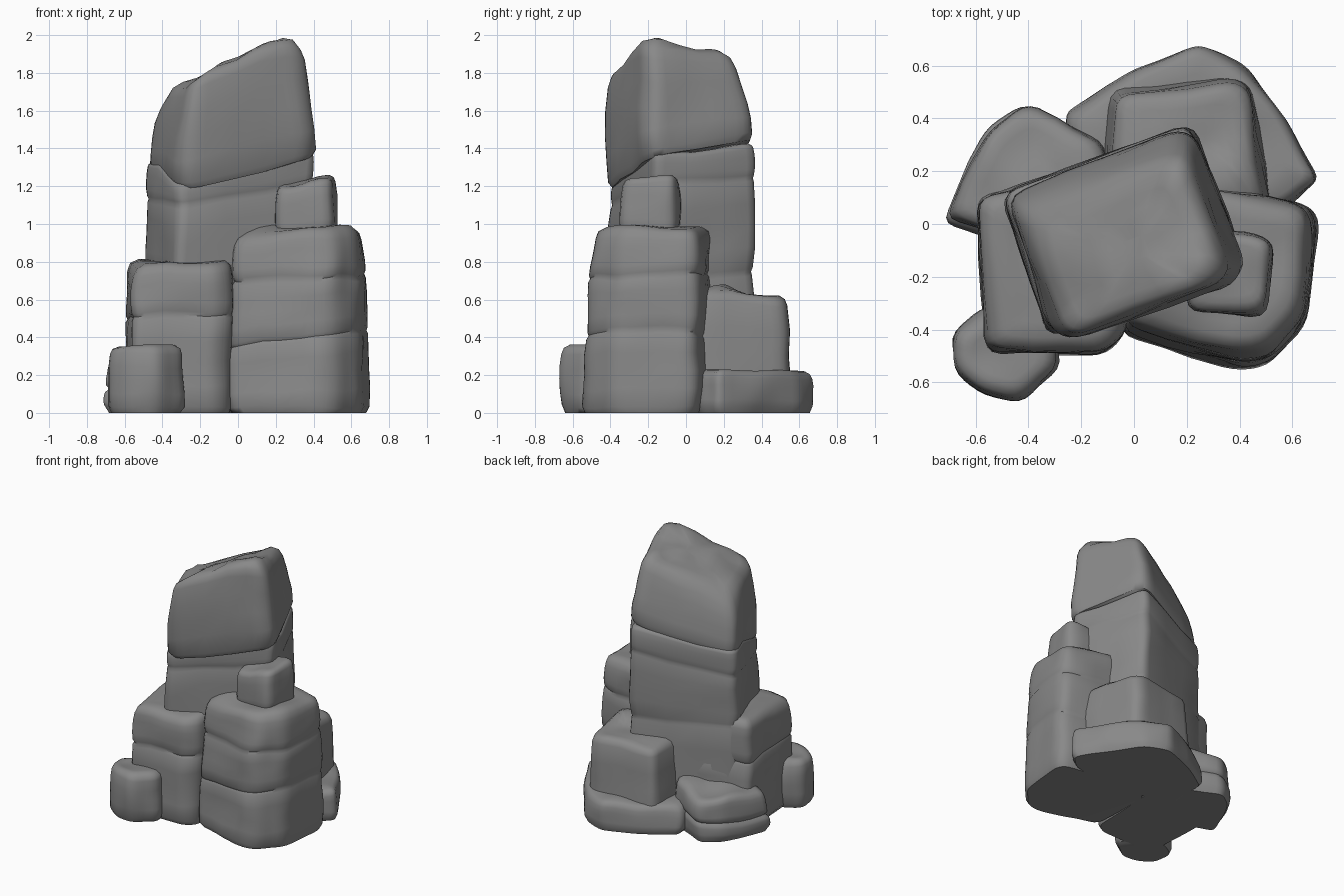
import bpy, bmesh
from mathutils import Vector, noise

if "Cube" in bpy.data.objects:
    bpy.data.objects.remove(bpy.data.objects["Cube"])

stone = bpy.data.materials.new("dark_stone")
stone.diffuse_color = (.25, .25, .25, 1)
stone.use_nodes = True
stone.node_tree.nodes["Principled BSDF"].inputs["Base Color"].default_value = stone.diffuse_color


def outline(pts, r, n=4):
    """Polygon with rounded corners and straight edges split in three."""
    out, m = [], len(pts)
    P = [Vector(p) for p in pts]
    for i in range(m):
        a, b, c = P[i - 1], P[i], P[(i + 1) % m]
        ra, rc = min(r, (a - b).length * .4), min(r, (c - b).length * .4)
        s, e = b + (a - b).normalized() * ra, b + (c - b).normalized() * rc
        for k in range(n):
            t = k / (n - 1)
            out.append(s * (1 - t) ** 2 + b * 2 * t * (1 - t) + e * t * t)
        nxt = c + (b - c).normalized() * min(r, (c - b).length * .4)
        out += [e.lerp(nxt, k / 3) for k in (1, 2)]
    return out


def blend(ctrl, x, y):
    """Smooth height through control points (x, y, z)."""
    w = [1 / ((x - a) ** 2 + (y - b) ** 2 + .004) ** 1.3 for a, b, _ in ctrl]
    return sum(k * c[2] for k, c in zip(w, ctrl)) / sum(w)


def rock(name, pts, bottom, top, cracks=(), taper=.95, radius=.05, edge=.04,
         power=1.5, shift=(0, 0), depth=.01, rough=.02):
    """Stacked stone: planes are (z, slope x, slope y); top is a list of heights."""
    ring = outline(pts, radius)
    cen = sum(ring, Vector((0, 0))) / len(ring)
    size = sum((p - cen).length for p in ring) / len(ring)

    def plane(pl):
        return lambda x, y: pl[0] + pl[1] * x + pl[2] * y

    base, roof = plane(bottom), lambda x, y: blend(top, x, y)
    # rows: height function, vertical offset, inset distance
    rows = [(base, 0, .02), (base, .035, 0)]
    for c in cracks:
        f = plane(c)
        rows += [(f, -.018, 0), (f, 0, depth), (f, .018, 0)]
    rows += [(roof, -edge, 0), (roof, -edge * .35, edge * .25), (roof, 0, edge)]
    # extra rows between layers carry the lumps
    full = []
    for i, (f, o, d) in enumerate(rows):
        full.append((f, o, f, o, 0, d))
        if i + 1 < len(rows) and rows[i + 1][0] is not f:
            g, o2, d2 = rows[i + 1]
            full += [(f, o, g, o2, t, -.004) for t in (.25, .5, .75)]
    bm = bmesh.new()

    def vert(p, row, k=1):
        f, o, g, o2, t, d = row
        q = cen + (p - cen) * k
        z = (f(*q) + o) * (1 - t) + (g(*q) + o2) * t
        u = max(0, min(1, (z - base(*q)) / max(.01, roof(*q) - base(*q))))
        s = (1 - (1 - taper) * u ** power) * (1 - d / size) * k
        q = cen + (p - cen) * s + Vector(shift) * u
        # heights follow the final position
        z = (f(*q) + o) * (1 - t) + (g(*q) + o2) * t
        v = Vector((q.x, q.y, z))
        lump = noise.noise_vector(v * 4.5 + Vector((size * 40, 0, 0))) * rough
        if z < .03:
            lump.z = 0
        return bm.verts.new(v + lump)

    loops = [[vert(p, row) for p in ring] for row in full]
    loops += [[vert(p, full[-1], k) for p in ring] for k in (.8, .6, .4, .2)]
    n = len(ring)
    for a, b in zip(loops, loops[1:]):
        for i in range(n):
            j = (i + 1) % n
            bm.faces.new((a[i], a[j], b[j], b[i]))
    bm.faces.new(loops[-1])
    bm.faces.new(loops[0][::-1])
    bmesh.ops.recalc_face_normals(bm, faces=bm.faces)
    me = bpy.data.meshes.new(name)
    bm.to_mesh(me)
    bm.free()
    me.materials.append(stone)
    ob = bpy.data.objects.new(name, me)
    bpy.context.collection.objects.link(ob)
    bpy.context.view_layer.objects.active = ob
    ob.select_set(True)
    bpy.ops.object.shade_smooth_by_angle(angle=.9)
    ob.select_set(False)


# crown boulder with the sloping peak
rock("crown_boulder",
     [(-.25, -.43), (.36, -.22), (.42, -.14), (.23, .34), (.16, .37), (-.49, .11), (-.32, -.39)],
     (1.33, .16, .24),
     [(.25, -.14, 2.01), (.14, -.22, 1.99), (.2, .12, 1.94), (-.38, .05, 1.66),
      (-.25, -.28, 1.74), (0, .12, 1.84), (-.1, -.02, 1.81), (-.15, .18, 1.76),
      (.12, 0, 1.93), (.36, -.12, 1.92), (-.3, -.1, 1.74), (0, -.27, 1.87)],
     taper=.82, radius=.07, edge=.07, power=1.5, shift=(0, -.045))

# central column
rock("central_column",
     [(-.33, -.43), (.43, -.17), (.22, .38), (-.51, .12)],
     (.02, 0, 0),
     [(-.3, -.4, 1.22), (.4, -.15, 1.38), (.2, .35, 1.43), (-.45, .1, 1.33), (0, 0, 1.37)],
     [(.72, -.05, .1), (1.18, .12, .1)], taper=.97, radius=.06, edge=.025, depth=.007)

# front right tower and the small block on it
rock("front_right_tower",
     [(-.05, -.42), (.4, -.55), (.52, -.53), (.66, -.38), (.7, 0), (.66, .06), (.3, .13),
      (-.05, .1)],
     (0, 0, 0), [(0, -.4, .94), (.5, -.4, .98), (.6, 0, .98), (.2, -.2, 1.0)],
     [(.35, .13, 0), (.71, .04, .03)], taper=.91, radius=.06, edge=.06,
     power=2.2, shift=(-.01, .03))
rock("upper_small_block",
     [(.2, -.34), (.5, -.34), (.53, -.08), (.48, -.04), (.2, -.02)],
     (.93, 0, 0), [(.25, -.3, 1.19), (.33, -.1, 1.24), (.45, -.1, 1.27), (.46, -.3, 1.24)],
     taper=.95, radius=.06, edge=.035)

# front left tower and the stone at its foot
rock("front_left_tower",
     [(-.56, -.49), (-.12, -.49), (-.04, -.42), (0, .2), (-.1, .25), (-.6, .1)],
     (0, 0, 0), [(-.5, -.4, .78), (-.3, -.4, .8), (-.1, -.3, .8), (-.5, .05, .81)],
     [(.53, .05, 0)], taper=.96, radius=.05, edge=.06)
rock("front_left_stone",
     [(-.69, -.4), (-.68, -.56), (-.58, -.64), (-.42, -.67), (-.28, -.54), (-.31, -.35),
      (-.56, -.32)],
     (0, 0, 0), [(-.6, -.5, .35), (-.35, -.55, .36), (-.45, -.4, .36)],
     taper=.95, radius=.05, edge=.045)

# back block with a nub, standing on a wide low slab
rock("back_block",
     [(.53, .05), (.45, .53), (.38, .57), (-.1, .51), (-.12, 0)],
     (.02, 0, 0),
     [(.35, .2, .7), (.4, .45, .61), (0, .45, .6), (.48, .1, .63), (.1, .25, .63),
      (.45, .3, .63), (.25, .3, .63)],
     taper=.89, radius=.06, edge=.05, shift=(0, -.02))
rock("back_slab",
     [(-.26, .42), (-.25, .1), (.3, 0), (.6, .07), (.71, .17), (.59, .37), (.42, .6),
      (.23, .68), (0, .58)],
     (0, 0, 0), [(0, .5, .21), (.3, .6, .22), (.6, .2, .23)],
     taper=.97, radius=.04, edge=.04)

# layered rock at the back left
rock("back_left_rock",
     [(-.72, .02), (-.4, -.1), (-.05, .1), (-.1, .31), (-.42, .46), (-.56, .36)],
     (0, 0, 0), [(-.6, .1, .3), (-.4, .35, .3), (-.2, .25, .36), (-.4, .1, .36)],
     [(.15, .04, .03)], taper=.93, radius=.05, edge=.04, depth=.016)
